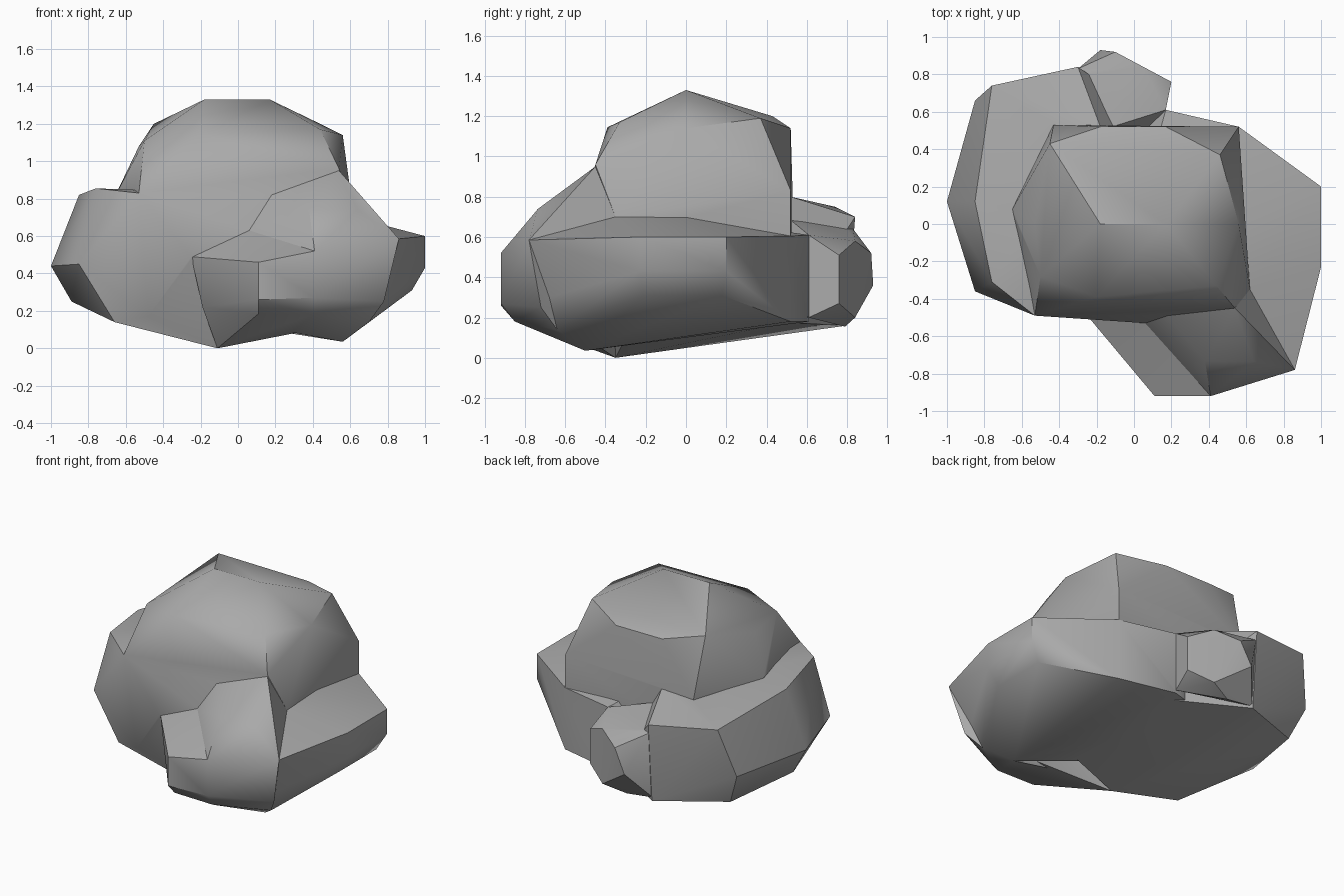
import bpy
import bmesh
from math import radians

starter = bpy.data.objects.get("Cube")
if starter:
    bpy.data.objects.remove(starter, do_unlink=True)

STONE_COLOUR = (0.4, 0.4, 0.4, 1.0)
SMOOTH_ANGLE = radians(36)


def make_material(name, colour):
    material = bpy.data.materials.new(name)
    material.use_nodes = True
    material.diffuse_color = colour
    shader = material.node_tree.nodes["Principled BSDF"]
    shader.inputs["Base Color"].default_value = colour
    shader.inputs["Roughness"].default_value = 1.0
    return material


def rock_chunk(name, *corner_groups):
    """Wrap a convex, faceted chunk of stone around its corner points."""
    mesh_builder = bmesh.new()
    for group in corner_groups:
        for corner in group:
            mesh_builder.verts.new(corner)
    hull = bmesh.ops.convex_hull(mesh_builder, input=mesh_builder.verts)
    unused = set(hull["geom_interior"] + hull["geom_unused"])
    loose = [item for item in unused if isinstance(item, bmesh.types.BMVert)]
    bmesh.ops.delete(mesh_builder, geom=loose, context="VERTS")
    bmesh.ops.recalc_face_normals(mesh_builder, faces=mesh_builder.faces)

    mesh = bpy.data.meshes.new(name)
    mesh_builder.to_mesh(mesh)
    mesh_builder.free()
    mesh.materials.append(stone)
    chunk = bpy.data.objects.new(name, mesh)
    bpy.context.collection.objects.link(chunk)
    return chunk


def fuse(body, chunks):
    """Weld the chunks into one solid skin, dropping all buried faces."""
    bpy.context.view_layer.objects.active = body
    for chunk in chunks:
        weld = body.modifiers.new("weld " + chunk.name, "BOOLEAN")
        weld.operation = "UNION"
        weld.solver = "EXACT"
        weld.object = chunk
        bpy.ops.object.modifier_apply(modifier=weld.name)
        bpy.data.objects.remove(chunk, do_unlink=True)


def soften(body):
    """Smooth the gentle bends and keep the sharp creases."""
    builder = bmesh.new()
    builder.from_mesh(body.data)
    bmesh.ops.remove_doubles(builder, verts=builder.verts, dist=0.002)
    for face in builder.faces:
        face.smooth = True
    for edge in builder.edges:
        edge.smooth = edge.calc_face_angle(0) < SMOOTH_ANGLE
    builder.to_mesh(body.data)
    builder.free()


stone = make_material("grey stone", STONE_COLOUR)

# Tall middle chunk with a short ridge on top
ridge = [(-.18, 0, 1.33), (.17, 0, 1.33)]
front_rim = [(-.5, -.28, 1.11), (-.2, -.39, 1.145), (.1, -.35, 1.155), (.44, -.33, 1.17)]
back_rim = [(-.45, .43, 1.2), (-.18, .52, 1.14), (.17, .52, 1.14),
            (.46, .37, 1.19), (.56, 0, 1.14), (-.53, 0, 1.08)]
crown_skirt = [(-.53, -.49, .83), (-.65, .08, .83), (-.43, .53, .8),
               (.18, -.49, .82), (.54, -.45, .96), (.56, .52, .83),
               (.62, -.35, .7), (.56, .52, .5), (-.43, .53, .5), (-.4, -.4, .5)]
crown = rock_chunk("rock", ridge, front_rim, back_rim, crown_skirt)

# Broad shelf on the -x side, reaching round to the front and back
shelf_top = [(-.85, .12, .82), (-.76, -.31, .855), (-.53, -.49, .83),
             (-.76, .74, .75), (-.3, .84, .7), (-.18, .52, .8)]
shelf_side = [(-1, .12, .44), (-.85, -.36, .45), (-.85, .66, .42),
              (.18, -.49, .82), (.06, -.53, .63), (-.25, -.5, .49)]
shelf_foot = [(-.89, .1, .25), (-.66, -.36, .14), (-.48, -.42, .17), (-.76, .6, .2),
              (-.3, .8, .16), (-.11, -.35, 0), (.2, .5, .175), (.25, -.3, .1)]
shelf = rock_chunk("side_shelf", shelf_top, shelf_side, shelf_foot)

# Lower shelf on the +x side
ledge_top = [(.62, -.35, .7), (.58, 0, .7), (.56, .52, .605), (.17, .61, .61),
             (1, .2, .6), (1, -.23, .6), (.86, -.78, .585), (0, 0, .7), (0, -.35, .7)]
ledge_foot = [(1, .2, .43), (1, -.23, .43), (.93, .18, .31), (.93, -.21, .31),
              (.56, .52, .18), (.17, .61, .18), (.7, -.64, .14), (.56, -.5, .035),
              (.15, -.3, .1), (-.2, .5, .18)]
ledge = rock_chunk("side_ledge", ledge_top, ledge_foot)

# Blunt spur jutting out at the front, with a low step on its -x side
step_edge = [(.06, -.53, .63), (.41, -.92, .52)]
spur_top = [(.18, -.49, .82), (.54, -.45, .95), (.64, -.735, .74), (.38, -.735, .74),
            (.62, -.35, .7), (.86, -.78, .585)]
spur_foot = [(.41, -.92, .27), (.4, -.85, .18), (.78, -.72, .25), (.7, -.64, .14),
             (.56, -.5, .035), (.1, -.5, .12)]
spur = rock_chunk("front_spur", step_edge, spur_top, spur_foot)

step_nose = [(-.25, -.49, .49), (.11, -.92, .46), (.11, -.92, .26), (.41, -.92, .27)]
step_foot = [(-.19, -.47, .22), (-.11, -.35, 0), (.11, -.85, .185), (.4, -.85, .18),
             (.4, -.5, .1), (0, -.3, .6), (.4, -.3, .5)]
step = rock_chunk("spur_step", step_edge, step_nose, step_foot)

# Small knob at the back
knob_top = [(-.18, .5, .7), (-.3, .83, .64), (-.1, .69, .645), (.17, .61, .61),
            (.05, .84, .58), (-.1, .92, .52), (.2, .76, .51)]
knob_foot = [(-.18, .93, .36), (.2, .76, .27), (.17, .61, .2), (.05, .84, .2),
             (-.1, .79, .155), (-.3, .79, .18), (0, .4, .4)]
knob = rock_chunk("back_knob", knob_top, knob_foot)

fuse(crown, [shelf, ledge, spur, step, knob])
soften(crown)
